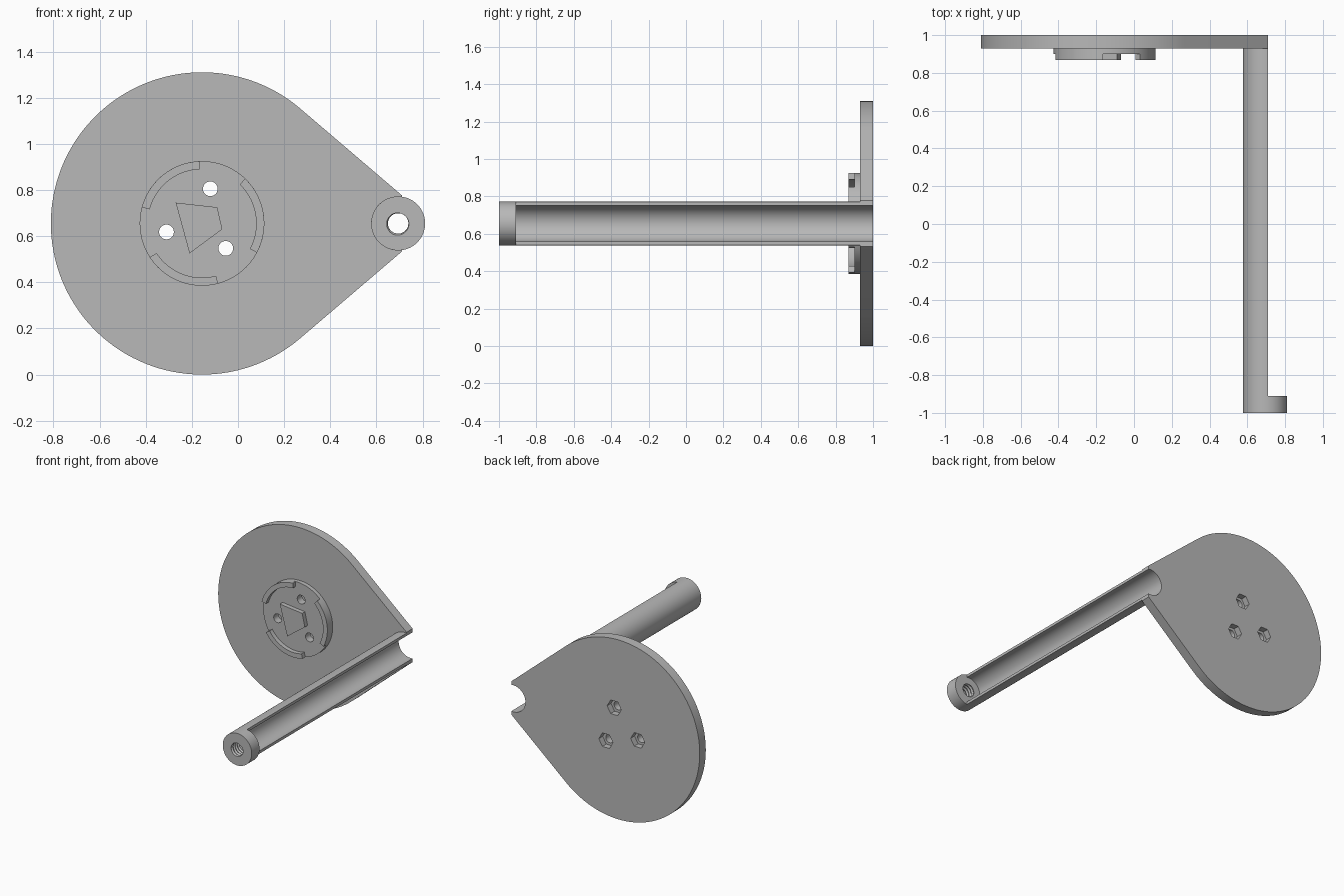
import bpy, bmesh
from math import sin, cos, pi, radians, degrees, acos, atan2, hypot, floor

if "Cube" in bpy.data.objects:
    bpy.data.objects.remove(bpy.data.objects["Cube"])

grey = bpy.data.materials.new("plain grey")
grey.use_nodes = True
colour = (0.48, 0.48, 0.48, 1)
grey.diffuse_color = colour
grey.node_tree.nodes["Principled BSDF"].inputs["Base Color"].default_value = colour

HUB = (-0.156, 0.655)      # centre of the round plate (x, z)
TUBE = (0.694, 0.655)      # axis of the arm
PLATE_R, ARM_R, GROOVE_R = 0.655, 0.117, 0.097
CUT_X = 0.71               # flat side of plate and channel
BACK, FACE, DISC_FACE, TAB_FACE = 1.0, 0.93, 0.90, 0.868
CAP_FRONT, CAP_BACK = -1.0, -0.91


def arc(centre, r, a0, a1, n):
    return [(centre[0] + r * cos(radians(a0 + (a1 - a0) * i / n)),
             centre[1] + r * sin(radians(a0 + (a1 - a0) * i / n))) for i in range(n + 1)]


def finish(name, bm):
    bmesh.ops.recalc_face_normals(bm, faces=bm.faces)
    mesh = bpy.data.meshes.new(name)
    bm.to_mesh(mesh)
    bm.free()
    mesh.materials.append(grey)
    ob = bpy.data.objects.new(name, mesh)
    bpy.context.collection.objects.link(ob)
    return ob


def prism(name, outline, y0, y1):
    """Extrude an x-z outline along y."""
    bm = bmesh.new()
    face = bm.faces.new([bm.verts.new((x, y0, z)) for x, z in outline])
    ext = bmesh.ops.extrude_face_region(bm, geom=[face])["geom"]
    verts = [v for v in ext if isinstance(v, bmesh.types.BMVert)]
    bmesh.ops.translate(bm, vec=(0, y1 - y0, 0), verts=verts)
    return finish(name, bm)


def activate(ob):
    bpy.ops.object.select_all(action='DESELECT')
    ob.select_set(True)
    bpy.context.view_layer.objects.active = ob


def cut(ob, cutter):
    activate(ob)
    mod = ob.modifiers.new("cut", 'BOOLEAN')
    mod.operation, mod.solver, mod.object = 'DIFFERENCE', 'EXACT', cutter
    bpy.ops.object.modifier_apply(modifier=mod.name)


# Teardrop plate: round outline, tangent sides, notch continuing the groove
tip = 0.122
dx = CUT_X - HUB[0]
tangent = degrees(atan2(tip, dx) + acos(PLATE_R / hypot(dx, tip)))
open_angle = degrees(acos((CUT_X - TUBE[0]) / GROOVE_R))
outline = arc(HUB, PLATE_R, tangent, 360 - tangent, 96)
outline.append((CUT_X, TUBE[1] - tip))
outline += arc(TUBE, GROOVE_R, 360 - open_angle, open_angle, 32)
outline.append((CUT_X, TUBE[1] + tip))
plate = prism("plate", outline, FACE, BACK)

# Hub disc on the front of the plate
disc = prism("hub_disc", arc(HUB, 0.27, 0, 360, 96)[:-1], DISC_FACE, FACE)
parts = [plate, disc]

# Raised rim tabs
for i, (a0, a1) in enumerate([(92, 165), (213, 285), (-28, 46)]):
    ring = arc(HUB, 0.27, a0, a1, 20) + arc(HUB, 0.235, a1, a0, 20)
    parts.append(prism(f"rim_tab_{i + 1}", ring, TAB_FACE, DISC_FACE))

# Raised four-sided key in the middle
parts.append(prism("centre_key", [(-0.27, 0.745), (-0.09, 0.725), (-0.068, 0.63), (-0.21, 0.525)],
                   TAB_FACE, DISC_FACE))

# Screw holes with hexagonal nut pockets at the back
for x, z in [(-0.12, 0.805), (-0.31, 0.618), (-0.053, 0.547)]:
    hole = prism("hole_cutter", arc((x, z), 0.032, 0, 360, 32)[:-1], 0.8, 1.1)
    pocket = prism("pocket_cutter", arc((x, z), 0.057, 0, 360, 6)[:-1], 0.955, 1.1)
    cut(plate, hole)
    cut(disc, hole)
    cut(plate, pocket)
    for helper in (hole, pocket):
        bpy.data.objects.remove(helper)

# Open half-round channel arm
outer = degrees(acos((CUT_X - TUBE[0]) / ARM_R))
section = arc(TUBE, ARM_R, outer, 360 - outer, 48) + arc(TUBE, GROOVE_R, 360 - open_angle, open_angle, 48)
parts.append(prism("channel_arm", section, CAP_BACK, FACE))

# Round end cap with a threaded bore
SEG, ROWS, PITCH = 64, 36, 0.024
bm = bmesh.new()


def ring_verts(y, radius):
    return [bm.verts.new((TUBE[0] + radius(k) * cos(2 * pi * k / SEG), y,
                          TUBE[1] + radius(k) * sin(2 * pi * k / SEG))) for k in range(SEG)]


def thread(y):
    def radius(k):
        phase = y / PITCH + k / SEG
        return 0.044 + 0.016 * abs(phase - floor(phase) - 0.5)
    return radius


rows = [ring_verts(y, lambda k: ARM_R) for y in (CAP_BACK, CAP_FRONT)]
for j in range(ROWS + 1):
    y = CAP_FRONT + (CAP_BACK - CAP_FRONT) * j / ROWS
    rows.append(ring_verts(y, thread(y)))
for a, b in zip(rows, rows[1:] + rows[:1]):
    for k in range(SEG):
        n = (k + 1) % SEG
        bm.faces.new((a[k], a[n], b[n], b[k]))
parts.append(finish("threaded_end_cap", bm))

for part in parts:
    activate(part)
    bpy.ops.object.shade_smooth_by_angle(angle=radians(30))
bpy.ops.object.select_all(action='DESELECT')
